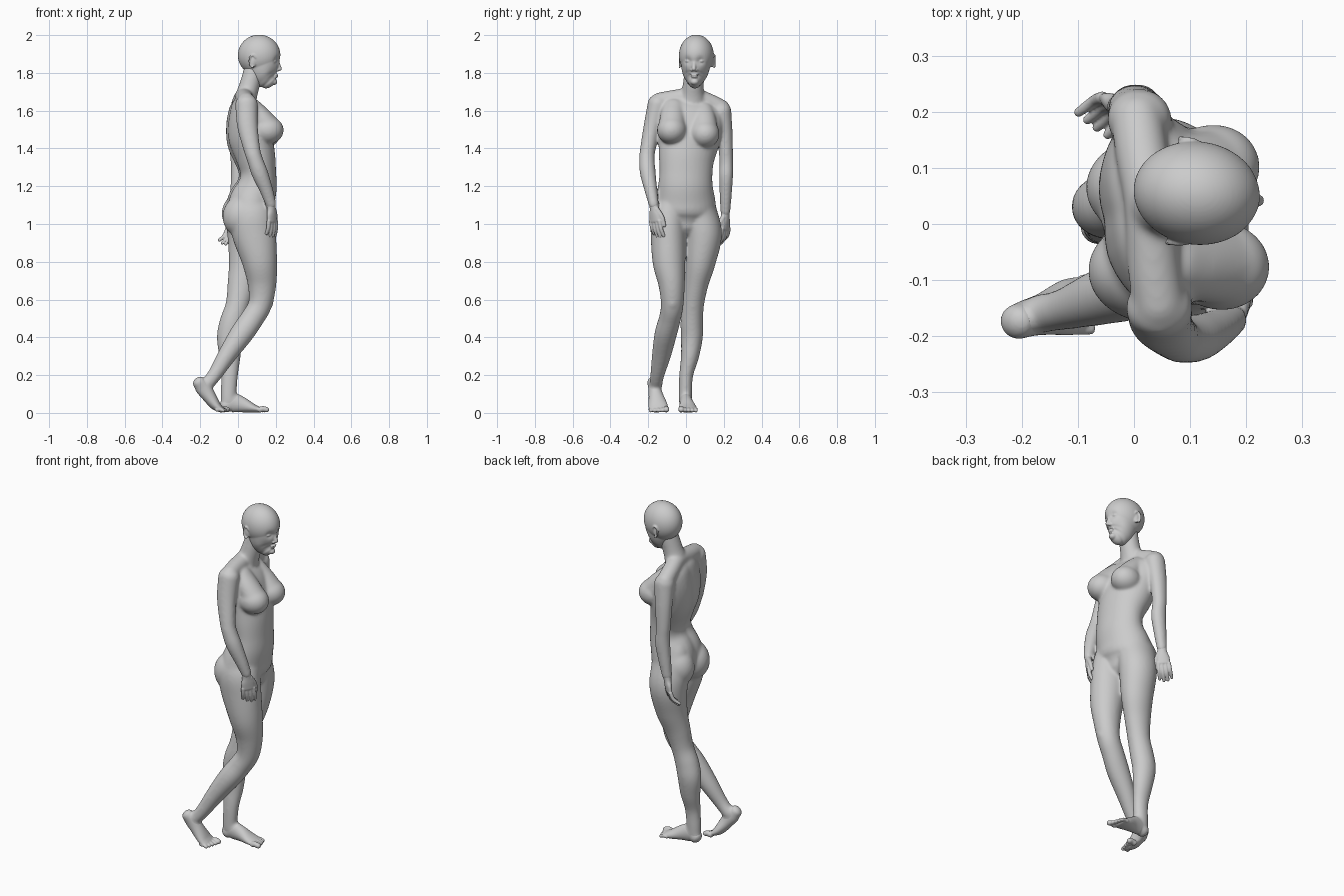
import bpy, bmesh, math
from mathutils import Vector as V, Matrix


def spline(p0, p1, p2, p3, t):
    return 0.5 * (2 * p1 + (p2 - p0) * t + (2 * p0 - 5 * p1 + 4 * p2 - p3) * t * t
                  + (3 * p1 - p0 - 3 * p2 + p3) * t ** 3)


def loft(bm, stations, ref=(1, 0, 0), groove=0.0, n=32, sub=6):
    """Skin of elliptical sections (x, y, z, radius along ref, radius across) with domed ends."""
    s = [V(q) for q in stations]
    s = [s[0] * 2 - s[1]] + s + [s[-1] * 2 - s[-2]]
    pts = [spline(*s[i - 1:i + 3], k / sub) for i in range(1, len(s) - 2) for k in range(sub)]
    pts.append(s[-2])
    pos = [V(p[:3]) for p in pts]
    rings = []
    for i, p in enumerate(pts):
        t = (pos[min(i + 1, len(pos) - 1)] - pos[max(i - 1, 0)]).normalized()
        rings.append((pos[i], t, p[3], p[4]))

    def dome(r, sign):
        h = 0.85 * min(r[2], r[3]) * sign
        return [(r[0] + r[1] * h * math.sin(a), r[1], r[2] * math.cos(a), r[3] * math.cos(a))
                for a in (0.4, 0.8, 1.15, 1.4)]
    rings = dome(rings[0], -1)[::-1] + rings + dome(rings[-1], 1)
    prev = first = None
    for c, t, ra, rb in rings:
        a = (V(ref) - t * t.dot(V(ref))).normalized()
        b = t.cross(a)
        ring = []
        for k in range(n):
            w = 2 * math.pi * k / n
            g = 1 - groove * math.exp(-((w - math.pi) / 0.22) ** 2)
            ring.append(bm.verts.new(c + a * ra * g * math.cos(w) + b * rb * math.sin(w)))
        if prev:
            for k in range(n):
                bm.faces.new((prev[k], prev[(k + 1) % n], ring[(k + 1) % n], ring[k]))
        else:
            first = ring
        prev = ring
    bm.faces.new(first[::-1])
    bm.faces.new(prev)


def ball(bm, c, r, yaw=0.0, pitch=0.0):
    m = (Matrix.Translation(c) @ Matrix.Rotation(yaw, 4, 'Z') @ Matrix.Rotation(pitch, 4, 'Y')
         @ Matrix.Diagonal((*r, 1)))
    bmesh.ops.create_uvsphere(bm, u_segments=48, v_segments=32, radius=1, matrix=m)


def push(bm, c, radius, vec):
    for v in bm.verts:
        v.co += V(vec) * math.exp(-((v.co - V(c)).length / radius) ** 2)


def fuse(name, bm, voxel, smooth):
    """Merge overlapping volumes into one smooth skin."""
    me = bpy.data.meshes.new(name)
    bmesh.ops.recalc_face_normals(bm, faces=bm.faces)
    bm.to_mesh(me)
    bm.free()
    ob = bpy.data.objects.new(name, me)
    bpy.context.collection.objects.link(ob)
    r = ob.modifiers.new("skin", 'REMESH')
    r.mode, r.voxel_size, r.use_smooth_shade = 'VOXEL', voxel, True
    m = ob.modifiers.new("soften", 'SMOOTH')
    m.factor, m.iterations = 0.5, smooth


# Torso, neck and shoulder girdle
body = bmesh.new()
loft(body, [(.06, -.01, 1.01, .1, .125), (.06, -.008, 1.06, .124, .166), (.07, -.005, 1.12, .128, .162),
            (.097, -.003, 1.2, .109, .146), (.102, 0, 1.27, .099, .141), (.088, .003, 1.35, .11, .148),
            (.06, .015, 1.45, .122, .166), (.042, .022, 1.55, .106, .18), (.03, .025, 1.62, .077, .165),
            (.03, .03, 1.66, .05, .12)], ref=(.99, .13, 0), groove=.1)
loft(body, [(.03, .03, 1.6, .062, .08), (.045, .034, 1.68, .057, .064), (.06, .038, 1.73, .054, .056),
            (.085, .048, 1.82, .052, .054)])
loft(body, [(.045, -.145, 1.648, .047, .047), (.035, -.07, 1.662, .047, .047), (.03, .035, 1.674, .047, .047),
            (.015, .12, 1.645, .047, .047), (.005, .19, 1.61, .047, .047)])

# Breasts and buttocks
for x, y, z, yaw in ((.155, -.075, 1.497, -.1), (.138, .098, 1.477, .25)):
    ball(body, (x, y, z), (.087, .079, .075), yaw)
    loft(body, [(x - .08, y * .85, z + .125, .045, .06), (x - .035, y * .95, z + .07, .056, .066),
                (x + .005, y, z + .01, .07, .072)])
ball(body, (.03, -.083, 1.04), (.112, .092, .115))
ball(body, (.026, .065, 1.055), (.112, .09, .115))

# Right leg (bent) and left leg (standing), each running into its foot
right_foot = [(-.207, -.174, .162, .034, .031), (-.185, -.167, .136, .043, .033), (-.158, -.16, .095, .037, .038),
              (-.121, -.149, .043, .028, .05), (-.09, -.144, .018, .016, .051)]
left_foot = [(-.065, -.003, .037, .036, .033), (-.035, -.002, .054, .052, .033), (.015, .003, .045, .043, .037),
             (.07, .009, .027, .027, .047), (.11, .011, .017, .016, .048)]
loft(body, [(.07, -.07, 1.14, .105, .075), (.072, -.09, 1.05, .118, .094), (.085, -.093, .95, .117, .094),
            (.115, -.09, .8, .093, .087), (.127, -.076, .68, .076, .07), (.117, -.073, .575, .063, .06),
            (.075, -.085, .5, .062, .058), (.02, -.107, .42, .062, .059), (-.055, -.129, .31, .05, .051),
            (-.125, -.152, .2, .038, .037), (-.17, -.16, .145, .036, .034)])
loft(body, [(.06, .06, 1.14, .105, .08), (.045, .075, 1.05, .112, .093), (.05, .093, .94, .106, .097),
            (.043, .077, .8, .092, .08), (.02, .054, .68, .076, .064), (-.003, .037, .57, .063, .058),
            (-.03, .031, .48, .067, .06), (-.045, .031, .4, .067, .058), (-.043, .021, .3, .057, .048),
            (-.045, .001, .2, .045, .037), (-.05, -.003, .1, .042, .035), (-.05, -.003, .06, .042, .034)])
ball(body, (.154, -.072, .58), (.033, .032, .042), 0, .3)
ball(body, (.032, .037, .58), (.033, .032, .042))
loft(body, right_foot[:4], ref=(.75, 0, .65))
loft(body, left_foot[:4], ref=(0, 0, 1))

# Arms
loft(body, [(.045, -.148, 1.638, .06, .055), (.05, -.178, 1.52, .055, .046), (.075, -.203, 1.39, .044, .041),
            (.09, -.207, 1.34, .042, .041), (.115, -.202, 1.27, .044, .042), (.15, -.186, 1.18, .036, .034),
            (.176, -.17, 1.1, .028, .027)])
loft(body, [(.01, .186, 1.6, .058, .054), (.003, .205, 1.48, .05, .042), (.0, .212, 1.36, .042, .037),
            (.002, .213, 1.31, .04, .036), (.005, .212, 1.25, .043, .037), (-.008, .21, 1.15, .036, .032),
            (-.022, .208, 1.06, .028, .026)])
fuse("body", body, .006, 24)

# Head: skull and jaw with pressed eye sockets and cheeks
head = bmesh.new()
yaw = -.12
f, s = V((math.cos(yaw), math.sin(yaw), 0)), V((-math.sin(yaw), math.cos(yaw), 0))


def face(fwd, side, z):
    return V((.111, .055, z)) + f * fwd + s * side


ball(head, (.112, .055, 1.893), (.113, .092, .109), yaw)
loft(head, [(.128, .053, 1.9, .092, .083), (.13, .051, 1.84, .09, .077), (.138, .048, 1.795, .077, .067),
            (.15, .046, 1.768, .062, .05), (.162, .045, 1.753, .044, .034)], ref=f, n=64, sub=10)
for k in (1, -1):
    push(head, face(.1, .033 * k, 1.864), .02, -f * .011)
    push(head, face(.085, .055 * k, 1.795), .03, -f * .004 - s * .004 * k)
for k in (1, -1):
    # Eyelids, brows, nostrils, ears
    ball(head, face(.086, .034 * k, 1.862), (.012, .016, .008), yaw)
    ball(head, face(.098, .011 * k, 1.815), (.013, .0085, .008), yaw)
    rim = [(*face(-.022 + .018 * math.cos(a), (.089 + .004 * (math.cos(a) < .3)) * k,
                  1.862 + .033 * math.sin(a)), .005, .005) for a in (-1.4, -2.2, -3.1, -4, -4.9, -5.7)]
    loft(head, rim, ref=s, n=16)
    ball(head, face(-.02, .083 * k, 1.86), (.018, .009, .03), yaw - .25 * k)
loft(head, [(*face(.094, 0, 1.875), .011, .010), (*face(.103, 0, 1.843), .011, .011),
            (*face(.111, 0, 1.82), .012, .011)], n=16)
# Lips and chin
for z, w, d in ((1.789, .021, .092), (1.779, .018, .089)):
    ball(head, face(d, 0, z), (.0125, w, .0055), yaw)
ball(head, face(.076, 0, 1.752), (.022, .022, .017), yaw)
fuse("head", head, .0037, 6)


# Hands
def hand(name, wrist, down, across, palm, curl):
    bm = bmesh.new()
    w, d, a, p = V(wrist), V(down).normalized(), V(across).normalized(), V(palm).normalized()
    loft(bm, [(*(w - d * .02), .024, .023), (*(w + d * .02), .026, .02), (*(w + d * .05), .035, .018),
              (*(w + d * .085), .037, .014)], ref=a)
    for i, length in enumerate((.085, .096, .09, .072)):
        b = w + d * .085 + a * (.029 - .0193 * i)
        spread = a * (.003 - .003 * i)
        m = b + d * length * .5 + spread * .5 + p * curl * .35
        e = b + d * length * (1 - curl * 4) + spread + p * curl * 1.3
        loft(bm, [(*b, .0115, .0115), (*m, .0105, .0105), (*e, .0085, .0085)], ref=a, n=16)
    loft(bm, [(*(w + d * .025 + a * .013), .019, .016), (*(w + d * .065 + a * .038 + p * .01), .0135, .0125),
              (*(w + d * .11 + a * .044 + p * .018), .009, .009)], ref=a, n=16)
    fuse(name, bm, .0032, 4)


hand("right_hand", (.175, -.17, 1.1), (.08, .09, -1), (.65, .76, 0), (-.7, .7, 0), .015)
hand("left_hand", (-.022, .208, 1.06), (-.13, .0, -1), (.8, -.6, 0), (-.7, -.7, 0), .033)


# Feet
def foot(name, stations, ref, toe, step, ahead):
    bm = bmesh.new()
    loft(bm, stations, ref=ref)
    for i in range(5):
        b = V(toe) + V(step) * i - V(ahead) * .16 * i
        r = (.0155, .012, .0115, .011, .0105)[i]
        e = b + V(ahead)
        e.z = r + .001
        loft(bm, [(*b, r, r), (*((b + e) / 2 + V((0, 0, .004))), r, r), (*e, r * .9, r)], ref=(0, 0, 1), n=16)
    for v in bm.verts:
        v.co.z = max(v.co.z, 0.0)
    fuse(name, bm, .0037, 4)


foot("left_foot", left_foot, (0, 0, 1), (.115, -.026, .017), (0, .0195, 0), (.038, .001, 0))
foot("right_foot", right_foot, (.75, 0, .65), (-.09, -.105, .017), (0, -.0205, 0), (.036, .001, 0))
